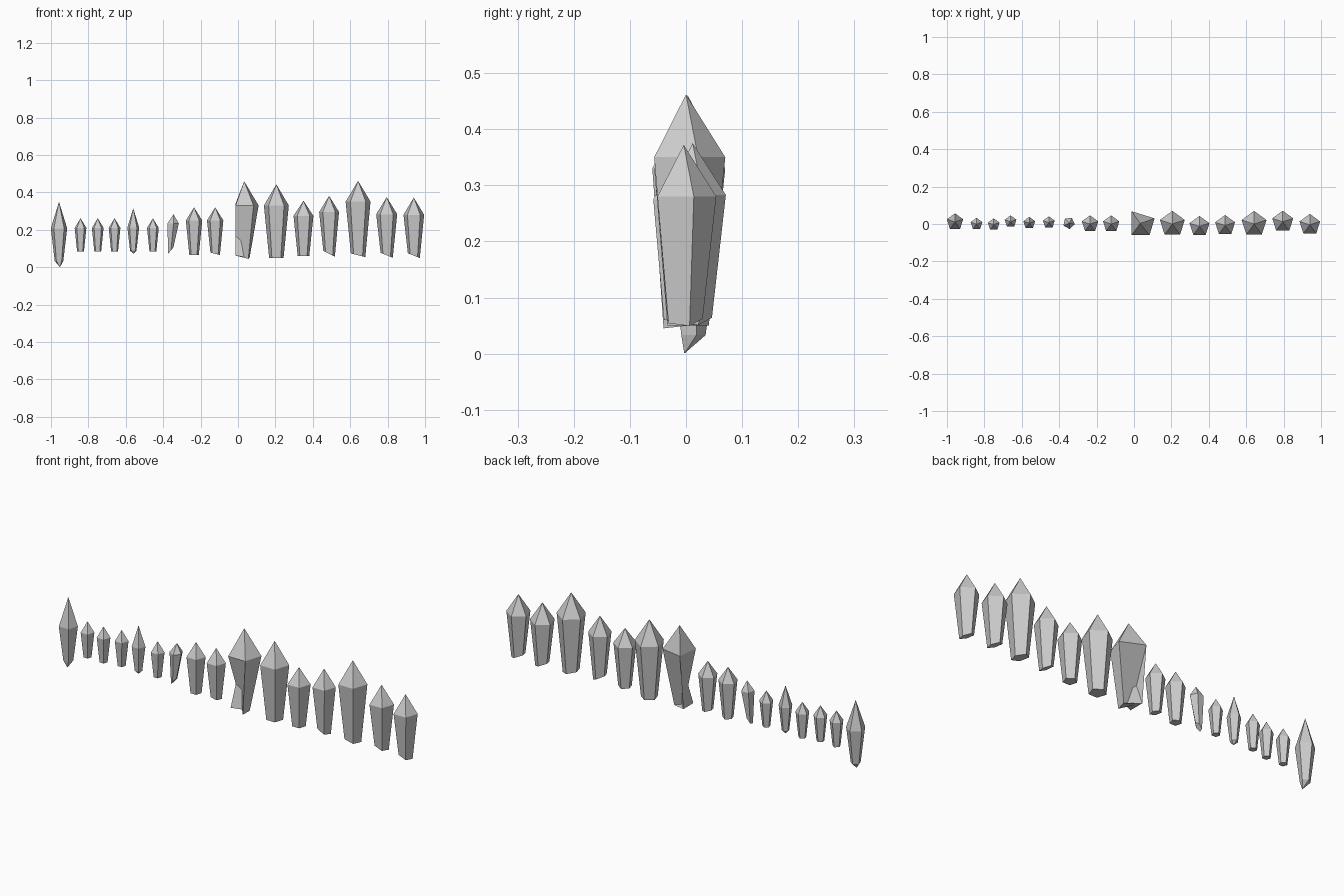
import bpy, bmesh, math

if "Cube" in bpy.data.objects:
    bpy.data.objects.remove(bpy.data.objects["Cube"])


def build(name, rings, top, bottom=None):
    """Loft equal-sized rings from base to shoulder, closed by a pointed tip."""
    bm = bmesh.new()
    loops = [[bm.verts.new(p) for p in r] for r in rings]
    n = len(loops[0])
    for a, b in zip(loops, loops[1:]):
        for i in range(n):
            j = (i + 1) % n
            bm.faces.new((a[i], a[j], b[j], b[i]))
    tip = bm.verts.new(top)
    for i in range(n):
        bm.faces.new((loops[-1][i], loops[-1][(i + 1) % n], tip))
    if bottom:
        low = bm.verts.new(bottom)
        for i in range(n):
            bm.faces.new((loops[0][(i + 1) % n], loops[0][i], low))
    else:
        bm.faces.new(loops[0][::-1])
    me = bpy.data.meshes.new(name)
    bm.to_mesh(me)
    bm.free()
    ob = bpy.data.objects.new(name, me)
    bpy.context.collection.objects.link(ob)


def ring(x, y, z, r, slant=0, turn=90):
    """Pentagon with a corner at the back; slant tilts it along x."""
    pts = []
    for i in range(5):
        a = math.radians(turn + 72 * i)
        dx = r * math.cos(a)
        pts.append((x + dx, y + r * math.sin(a), z + slant * dx))
    return pts


# Regular crystals: x, y, radius, base z, shoulder z, tip z, base slant
crystals = [
    (-.842, 0, .033, .083, .21, .262, 0),
    (-.75, -.003, .033, .083, .21, .262, 0),
    (-.66, .013, .033, .083, .21, .262, 0),
    (-.455, .008, .033, .083, .21, .262, 0),
    (-.235, 0, .046, .065, .25, .32, 0),
    (-.122, 0, .046, .072, .25, .32, -.25),
    (.205, 0, .07, .05, .33, .443, 0),
    (.35, -.013, .056, .06, .275, .355, 0),
    (.487, -.008, .056, .072, .295, .382, -.5),
    (.642, 0, .07, .064, .35, .462, -.25),
    (.795, .012, .059, .064, .283, .375, -.4),
    (.94, -.004, .058, .062, .28, .372, -.4),
]
for k, (x, y, r, z0, z1, z2, s) in enumerate(crystals):
    build(f"crystal_{k + 1}", [ring(x, y, z0, r * .58, s), ring(x, y, z1, r)], (x, y, z2))

# Crystals with a pointed lower end
build("long_pointed_crystal", [ring(-.957, .011, .033, .024), ring(-.957, .011, .208, .046)],
      (-.957, .011, .35), (-.952, -.003, 0))
build("small_pointed_crystal", [ring(-.56, .005, .088, .018), ring(-.56, .005, .212, .033)],
      (-.56, .005, .315), (-.558, .003, .072))

# Small turned crystal with a slanted base
build("turned_crystal", [ring(-.36, .005, .088, .015, 1.2, 60), ring(-.348, .005, .235, .032, 0, 60)],
      (-.345, .005, .283))

# Large four-sided crystal whose left side is twisted
build("twisted_crystal",
      [[(-.013, .04, .062), (.055, -.04, .045), (.062, .005, .05), (-.013, -.04, .062)],
       [(-.013, -.06, .33), (.083, -.06, .33), (.11, .03, .33), (-.013, .068, .34)]],
      (.033, .003, .46))
